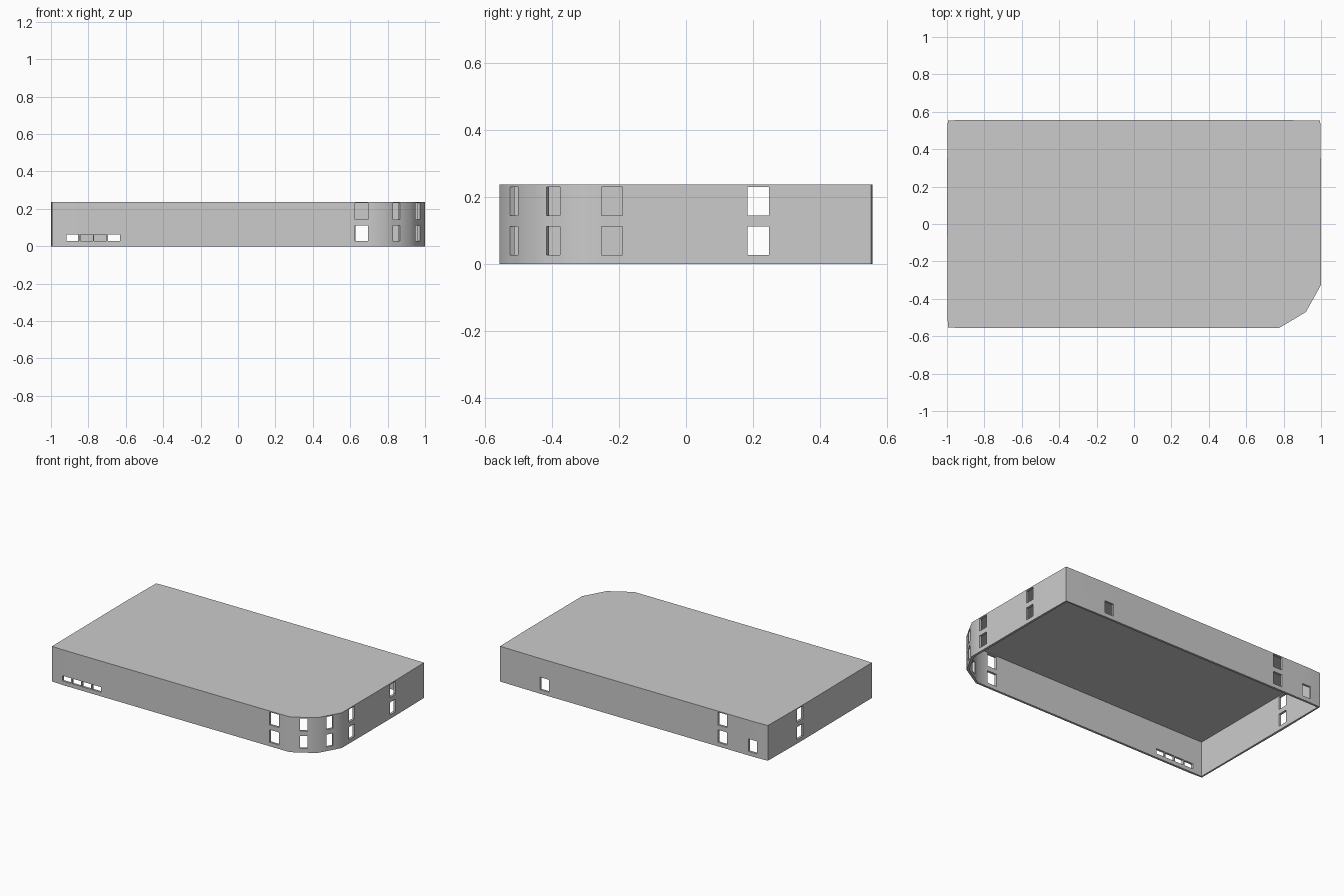
import bpy, bmesh, math
from mathutils import Vector

if "Cube" in bpy.data.objects:
    bpy.data.objects.remove(bpy.data.objects["Cube"])

T = 0.015                       # wall thickness, grown outwards
X, Y, H = 1 - T, 0.557 - T, 0.237
LEVELS = [0, 0.027, 0.062, 0.111, 0.144, 0.23, H]
LOW, HIGH, VENT = (0.027, 0.111), (0.144, 0.23), (0.027, 0.062)

# Footprint, counter-clockwise from front left, with the cut front right corner
CORNERS = [(-X, -Y), (0.77, -Y), (0.908, -0.46), (X, -0.322), (X, Y), (-X, Y)]

# Openings per wall: (start, end along the wall, height bands)
both = [LOW, HIGH]
WALLS = [
    [(a + X, b + X, [VENT]) for a, b in
     [(-0.916, -0.85), (-0.842, -0.776), (-0.77, -0.704), (-0.696, -0.63)]]
    + [(0.626 + X, 0.694 + X, both)],
    [(0.058, 0.104, both)],
    [(0.058, 0.104, both)],
    [(a + 0.322, b + 0.322, both) for a, b in [(-0.252, -0.189), (0.184, 0.247)]],
    [(X - 0.694, X - 0.628, [LOW]), (X + 0.628, X + 0.694, both),
     (X + 0.855, X + 0.918, [LOW])],
    [(Y - 0.247, Y - 0.184, both)],
]


def make_object(name, bm):
    mesh = bpy.data.meshes.new(name)
    bm.to_mesh(mesh)
    bm.free()
    obj = bpy.data.objects.new(name, mesh)
    bpy.context.collection.objects.link(obj)
    return obj


def add_wall(bm, start, end, openings):
    """Grid of panels between two corners, leaving the openings out."""
    start, end = Vector(start), Vector(end)
    direction = (end - start).normalized()
    cuts = sorted({0, (end - start).length, *[v for o in openings for v in o[:2]]})
    for a, b in zip(cuts, cuts[1:]):
        bands = [z for o in openings if o[0] < (a + b) / 2 < o[1] for z in o[2]]
        for lo, hi in zip(LEVELS, LEVELS[1:]):
            if any(z0 < (lo + hi) / 2 < z1 for z0, z1 in bands):
                continue
            p, q = start + direction * a, start + direction * b
            bm.faces.new([bm.verts.new((*v, z)) for v, z in
                          [(p, lo), (q, lo), (q, hi), (p, hi)]])


# Outer walls with window openings
bm = bmesh.new()
for i, openings in enumerate(WALLS):
    add_wall(bm, CORNERS[i], CORNERS[(i + 1) % len(CORNERS)], openings)
bmesh.ops.remove_doubles(bm, verts=bm.verts, dist=0.0005)
walls = make_object("outer_walls", bm)
solid = walls.modifiers.new("thickness", 'SOLIDIFY')
solid.thickness = T
solid.offset = 1
bpy.context.view_layer.objects.active = walls
walls.select_set(True)
bpy.ops.object.modifier_apply(modifier=solid.name)
bpy.ops.object.shade_smooth_by_angle(angle=math.radians(35))

# Flat roof sheet, open underneath
bm = bmesh.new()
bm.faces.new([bm.verts.new((x, y, H)) for x, y in CORNERS])
make_object("flat_roof", bm)
